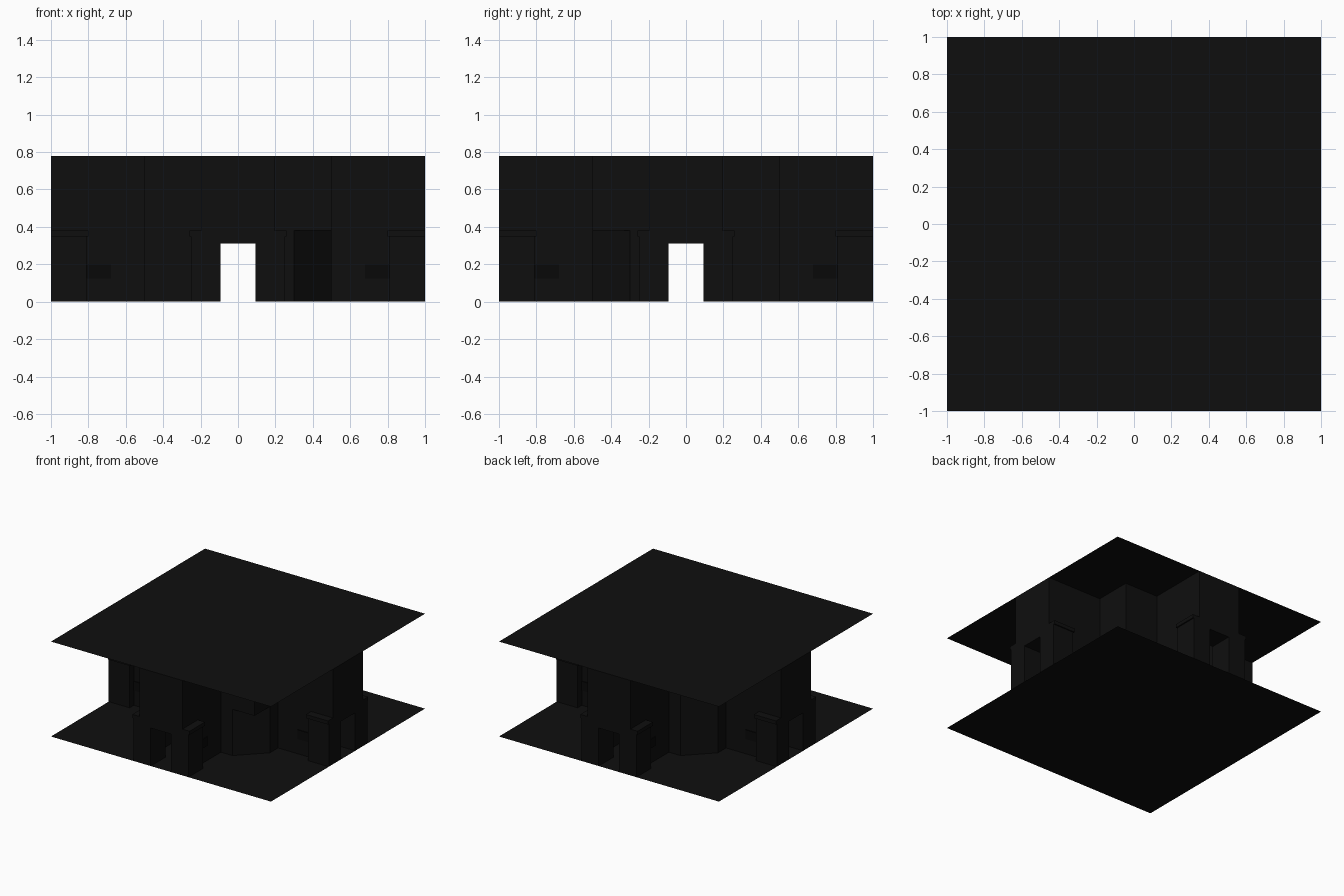
import bpy, bmesh, math
from mathutils import Matrix

if "Cube" in bpy.data.objects:
    bpy.data.objects.remove(bpy.data.objects["Cube"])

H = 0.78          # ceiling height
AW = 0.195        # arm half width
PW, PH = 0.25, 0.375   # portal half width and height
DW, DH = 0.093, 0.312  # doorway half width and height
R, C = 0.5, 0.3   # room half size, start of its corner


def material(name, v):
    m = bpy.data.materials.new(name)
    m.diffuse_color = (v, v, v, 1)
    m.use_nodes = True
    m.node_tree.nodes["Principled BSDF"].inputs["Base Color"].default_value = m.diffuse_color
    return m


stone = material("near black stone", 0.0045)
dark = material("black recess", 0.0025)


def make(name, polys, mat, turn=0):
    bm = bmesh.new()
    for p in polys:
        bm.faces.new([bm.verts.new(c) for c in p])
    bmesh.ops.remove_doubles(bm, verts=bm.verts, dist=0.0005)
    bmesh.ops.recalc_face_normals(bm, faces=bm.faces)
    bm.transform(Matrix.Rotation(turn, 4, 'Z'))
    me = bpy.data.meshes.new(name)
    bm.to_mesh(me)
    bm.free()
    me.materials.append(mat)
    ob = bpy.data.objects.new(name, me)
    bpy.context.collection.objects.link(ob)
    return ob


def strip(path, z0, z1):
    """Vertical wall sheets along a plan path."""
    return [[(*a, z0), (*b, z0), (*b, z1), (*a, z1)] for a, b in zip(path, path[1:])]


def box(x0, x1, y0, y1, z0, z1):
    ring = [(x0, y0), (x1, y0), (x1, y1), (x0, y1), (x0, y0)]
    flat = [[(*p, z) for p in ring[:4]] for z in (z0, z1)]
    return strip(ring, z0, z1) + flat


# floor and ceiling slabs
for name, z in (("floor", 0), ("ceiling", H)):
    make(name, [[(-1, -1, z), (1, -1, z), (1, 1, z), (-1, 1, z)]], stone)

for i in range(4):
    turn = i * math.pi / 2
    # arm running out along +x: side walls and the end wall over the door
    walls = []
    for s in (-1, 1):
        walls += strip([(R, s * AW), (1, s * AW)], 0, H)
        walls += strip([(R, s * AW), (R, s * C)], 0, H)
    walls += strip([(1, -AW), (1, AW)], PH, H)
    make("arm_wall", walls, stone, turn)

    # low door portal at the end of the arm, with a lined passage
    P = []
    for s in (-1, 1):
        P += strip([(0.81, s * DW), (0.81, s * PW), (1, s * PW), (1, s * DW), (0.81, s * DW)], 0, DH)
        P += strip([(0.81, s * PW), (1, s * PW)], DH, PH)
    for x in (0.81, 1):
        P += strip([(x, -PW), (x, PW)], DH, PH)
    P.append([(0.81, -DW, DH), (1, -DW, DH), (1, DW, DH), (0.81, DW, DH)])
    P.append([(0.81, -PW, PH), (1, -PW, PH), (1, PW, PH), (0.81, PW, PH)])
    make("door_portal", P, stone, turn)

    # thin lip around the portal top
    lip = []
    for s in (-1, 1):
        lip += box(0.80, 1, *sorted((s * AW, s * 0.26)), 0.35, PH + 0.005)
    make("portal_lip", lip, stone, turn)

    # small wall recesses on both sides of the arm
    for s in (-1, 1):
        y = sorted((s * AW, s * (AW + 0.006)))
        make("wall_recess", box(0.68, 0.81, *y, 0.125, 0.2), dark, turn)

    # room corner at (+x, +y): square, chamfered, or chamfered below a square top
    square = [(R, C), (R, R), (C, R)]
    chamfer = [(R, C), (C, R)]
    if i == 3:
        c = strip(chamfer, 0, 0.38) + strip(square, 0.38, H)
        c.append([(*p, 0.38) for p in square])
    elif i == 1:
        c = strip(chamfer, 0, H)
    else:
        c = strip(square, 0, H)
    make("room_corner", c, stone, turn)
